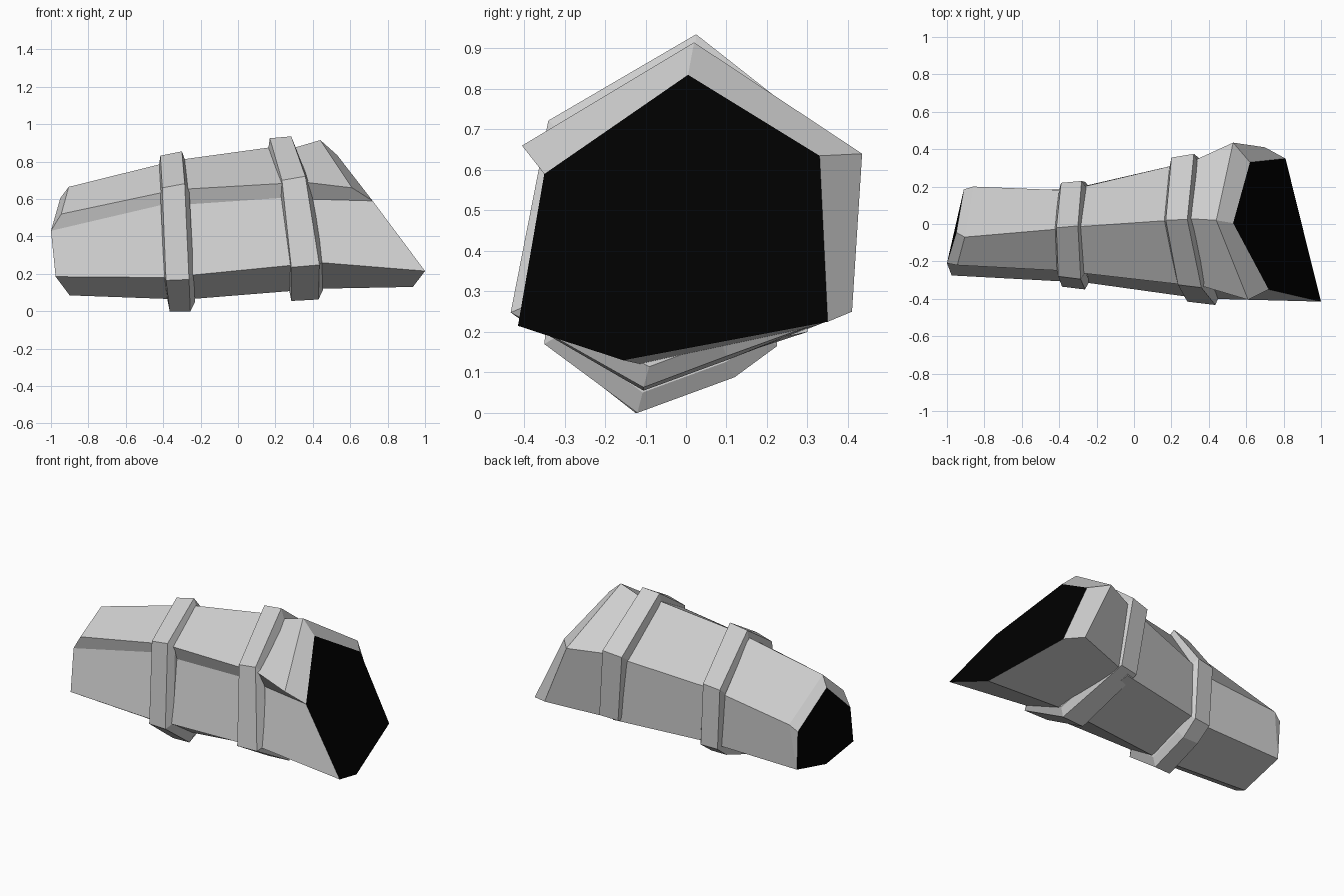
import bpy, bmesh
from mathutils import Vector

cube = bpy.data.objects.get("Cube")
if cube:
    bpy.data.objects.remove(cube)


def material(name, value):
    m = bpy.data.materials.new(name)
    m.use_nodes = True
    col = (value, value, value, 1)
    m.diffuse_color = col
    m.node_tree.nodes["Principled BSDF"].inputs["Base Color"].default_value = col
    return m


GREY = material("light grey plating", 0.62)
BLACK = material("black opening", 0.0)


def loft(name, loops, black_start=False, black_end=False):
    """Bridge matching cross-sections, close both ends, merge shared corners."""
    bm = bmesh.new()
    rows = [[bm.verts.new(p) for p in loop] for loop in loops]
    n = len(rows[0])
    for a, b in zip(rows, rows[1:]):
        for i in range(n):
            j = (i + 1) % n
            bm.faces.new((a[i], a[j], b[j], b[i]))
    bm.faces.new(rows[0]).material_index = int(black_start)
    bm.faces.new(rows[-1]).material_index = int(black_end)
    bmesh.ops.remove_doubles(bm, verts=bm.verts, dist=0.0005)
    bmesh.ops.recalc_face_normals(bm, faces=bm.faces)
    me = bpy.data.meshes.new(name)
    bm.to_mesh(me)
    bm.free()
    me.materials.append(GREY)
    me.materials.append(BLACK)
    ob = bpy.data.objects.new(name, me)
    bpy.context.collection.objects.link(ob)
    return ob


def ring(name, left, right):
    """Raised band: two outer loops with bevelled flanks sunk into the tube."""
    def sunk(loop, dx):
        c = sum((Vector(p) for p in loop), Vector()) / len(loop)
        out = []
        for p in loop:
            q = c + (Vector(p) - c) * 0.86
            out.append((p[0] + dx, q.y, q.z))
        return out
    return loft(name, [sunk(left, -0.01), left, right, sunk(right, 0.025)])


# Tube sections run: ridge, front lip, under lip, front low, keel, back low, back high

# Narrow section with its bevelled black end
narrow_cap = [(-.95, -.045, .605), (-1, -.21, .43), (-1, -.21, .43), (-.975, -.275, .185),
              (-.90, -.11, .085), (-.90, .18, .16), (-.91, .185, .403)]
narrow_rim = [(-.905, -.07, .665), (-.945, -.22, .52), (-1, -.21, .43), (-.975, -.275, .185),
              (-.90, -.11, .085), (-.90, .18, .16), (-.86, .20, .44)]
narrow_root = [(-.38, -.025, .795), (-.38, -.25, .64), (-.38, -.23, .575), (-.36, -.308, .18),
               (-.35, -.12, .065), (-.35, .185, .17), (-.36, .18, .50)]
loft("narrow_section", [narrow_cap, narrow_rim, narrow_root], black_start=True)

# Middle section
mid_left = [(-.31, -.015, .81), (-.30, -.26, .652), (-.29, -.238, .57), (-.28, -.31, .19),
            (-.28, -.12, .063), (-.28, .20, .18), (-.29, .195, .52)]
mid_right = [(.20, .02, .88), (.27, -.325, .685), (.29, -.295, .61), (.33, -.395, .25),
             (.33, -.11, .112), (.30, .30, .20), (.24, .32, .61)]
loft("middle_section", [mid_left, mid_right])

# Wide section with its slanted black end
wide_root = [(.27, .03, .865), (.34, -.325, .692), (.36, -.30, .60), (.42, -.40, .262),
             (.40, -.11, .12), (.38, .32, .215), (.30, .33, .625)]
wide_rim = [(.44, .02, .915), (.61, -.405, .66), (.72, -.35, .59), (1, -.415, .215),
            (.935, -.155, .13), (.70, .41, .25), (.53, .435, .64)]
wide_cap = [(.53, .005, .835), (.72, -.35, .59), (.72, -.35, .59), (1, -.415, .215),
            (.935, -.155, .13), (.81, .35, .225), (.62, .33, .635)]
loft("wide_section", [wide_root, wide_rim, wide_cap], black_end=True)

# Raised bands over the two joints
ring("narrow_band",
     [(-.415, -.02, .832), (-.405, -.28, .66), (-.385, -.335, .165), (-.365, -.125, .0),
      (-.365, .12, .088), (-.37, .215, .16), (-.39, .22, .54)],
     [(-.30, -.01, .855), (-.285, -.295, .682), (-.262, -.35, .17), (-.255, -.12, .0),
      (-.26, .12, .088), (-.26, .225, .165), (-.28, .23, .555)])
ring("wide_band",
     [(.17, .02, .925), (.235, -.325, .70), (.285, -.415, .235), (.285, -.105, .055),
      (.27, .10, .13), (.25, .32, .215), (.20, .355, .64)],
     [(.285, .025, .935), (.36, -.34, .722), (.435, -.433, .248), (.43, -.105, .063),
      (.40, .10, .14), (.37, .335, .225), (.32, .375, .66)])
